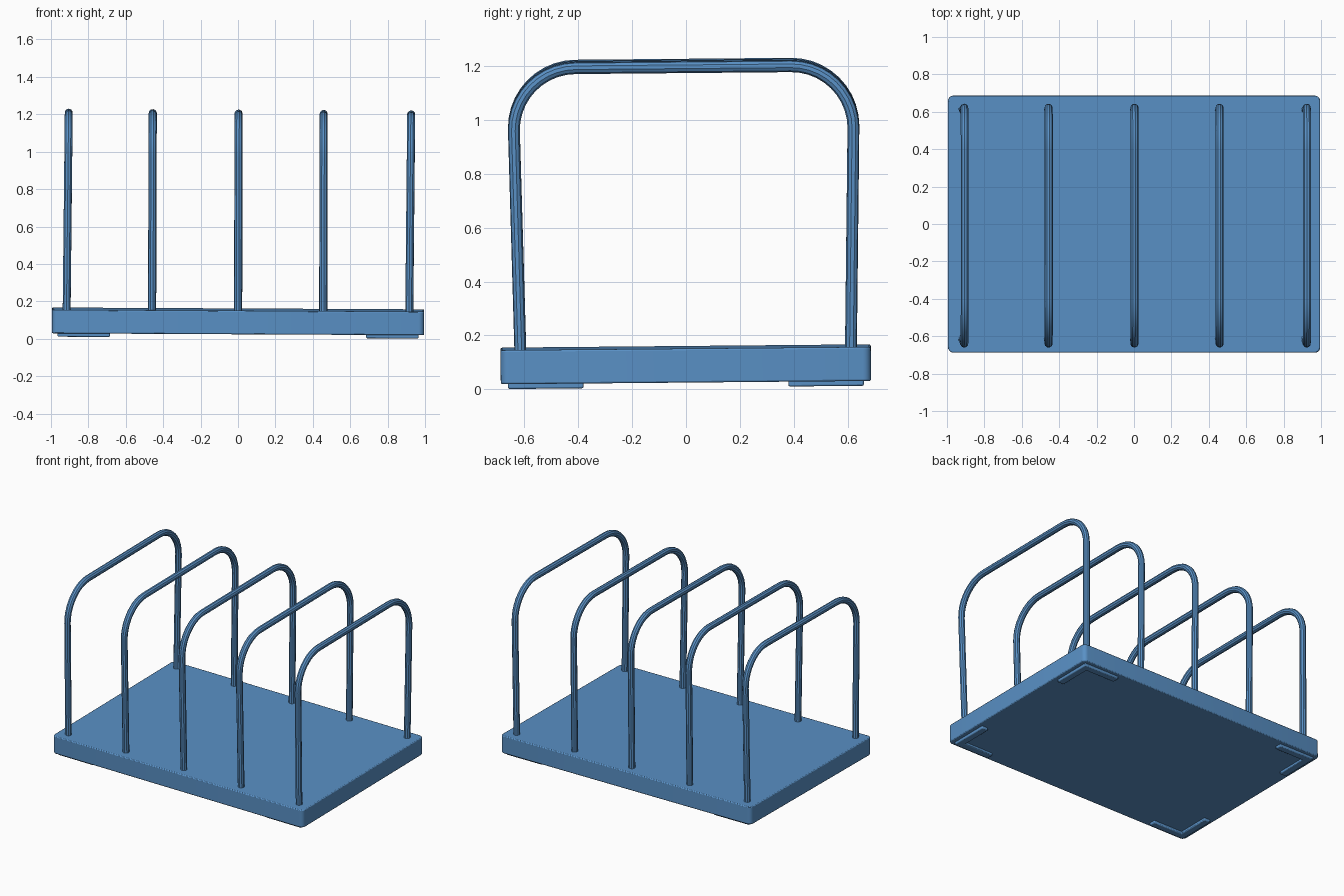
import bpy, bmesh
from math import sin, cos, pi
from mathutils import Matrix, Vector

default = bpy.data.objects.get("Cube")
if default:
    bpy.data.objects.remove(default)

blue = bpy.data.materials.new("blue")
blue.use_nodes = True
BLUE = (0.10, 0.28, 0.56, 1)
blue.diffuse_color = BLUE
blue.node_tree.nodes["Principled BSDF"].inputs["Base Color"].default_value = BLUE

# The whole rack leans very slightly
TILT = Matrix.Rotation(0.005, 4, 'Y') @ Matrix.Rotation(0.009, 4, 'X')


def finish(obj):
    obj.data.materials.append(blue)
    obj.matrix_world = TILT @ obj.matrix_world
    bpy.ops.object.select_all(action='DESELECT')
    obj.select_set(True)
    bpy.context.view_layer.objects.active = obj
    bpy.ops.object.shade_smooth_by_angle(angle=0.6)


def slab(name, outline, z0, z1, bevel):
    """Extrude a flat outline upward and soften its rim."""
    bm = bmesh.new()
    face = bm.faces.new([bm.verts.new((x, y, z0)) for x, y in outline])
    up = bmesh.ops.extrude_face_region(bm, geom=[face])
    verts = [v for v in up["geom"] if isinstance(v, bmesh.types.BMVert)]
    bmesh.ops.translate(bm, verts=verts, vec=(0, 0, z1 - z0))
    bmesh.ops.recalc_face_normals(bm, faces=bm.faces)
    mesh = bpy.data.meshes.new(name)
    bm.to_mesh(mesh)
    bm.free()
    obj = bpy.data.objects.new(name, mesh)
    bpy.context.collection.objects.link(obj)
    mod = obj.modifiers.new("soft_rim", 'BEVEL')
    mod.width, mod.segments = bevel, 2
    finish(obj)


def rounded_rect(hx, hy, r, n=5):
    pts = []
    for q, (sx, sy) in enumerate([(1, 1), (-1, 1), (-1, -1), (1, -1)]):
        for i in range(n + 1):
            a = (q + i / n) * pi / 2
            pts.append((sx * (hx - r) + r * cos(a), sy * (hy - r) + r * sin(a)))
    return pts


# Base board
slab("base_board", rounded_rect(0.995, 0.687, 0.03), 0.03, 0.156, 0.006)

# L-shaped corner feet
X, Y, ARM, W = 0.965, 0.66, 0.28, 0.05
for sx, side in ((-1, "right"), (1, "left")):
    for sy, end in ((-1, "front"), (1, "back")):
        ell = [(X, Y), (X - ARM, Y), (X - ARM, Y - W), (X - W, Y - W),
               (X - W, Y - ARM), (X, Y - ARM)]
        slab(f"{end}_{side}_foot", [(sx * x, sy * y) for x, y in ell],
             0.012, 0.04, 0.006)


# Divider hoops: a round rod swept up, over and down
def hoop(name, foot_x, top_x):
    r, top, bottom, y_top, y_foot = 0.23, 1.2, 0.13, 0.63, 0.613
    half = [(y_foot, bottom)]
    for i in range(11):
        a = i / 10 * pi / 2
        half.append((y_top - r + r * cos(a), top - r + r * sin(a)))
    path = half + [(-y, z) for y, z in reversed(half)]
    curve = bpy.data.curves.new(name, 'CURVE')
    curve.dimensions = '3D'
    curve.bevel_depth, curve.bevel_resolution = 0.022, 3
    curve.use_fill_caps = True
    line = curve.splines.new('POLY')
    line.points.add(len(path) - 1)
    for p, (y, z) in zip(line.points, path):
        x = foot_x + (top_x - foot_x) * (z - bottom) / (top - bottom)
        p.co = (x, y, z, 1)
    rod = bpy.data.objects.new(name, curve)
    bpy.context.collection.objects.link(rod)
    mesh = bpy.data.meshes.new_from_object(
        rod.evaluated_get(bpy.context.evaluated_depsgraph_get()))
    bpy.data.objects.remove(rod)
    obj = bpy.data.objects.new(name, mesh)
    bpy.context.collection.objects.link(obj)
    finish(obj)


for i, (foot_x, top_x) in enumerate([(-0.917, -0.911), (-0.46, -0.462), (0, -0.003),
                                     (0.455, 0.452), (0.915, 0.92)]):
    hoop(f"divider_hoop_{i + 1}", foot_x, top_x)
